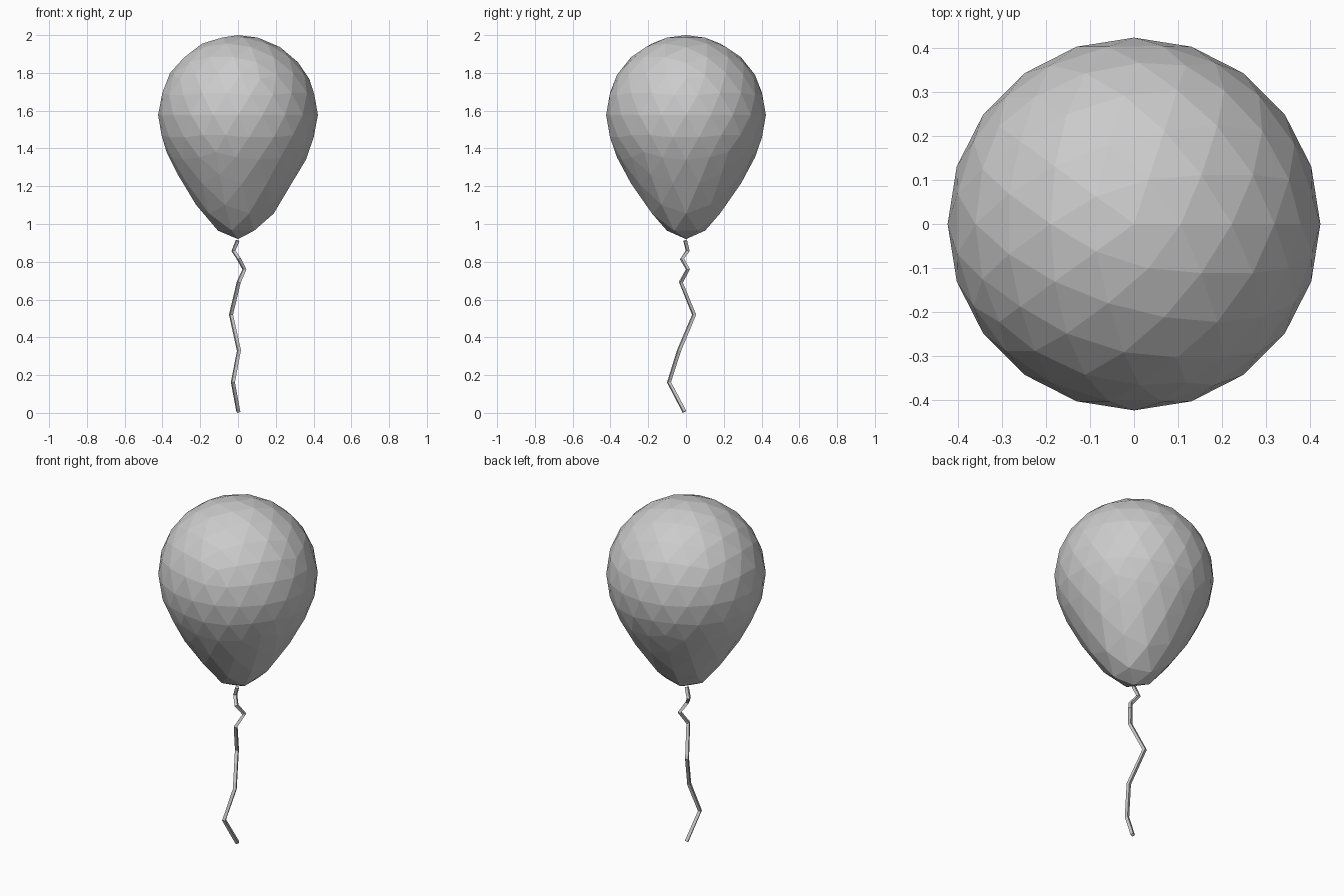
import bpy

if "Cube" in bpy.data.objects:
    bpy.data.objects.remove(bpy.data.objects["Cube"])

R, ZC = 0.423, 1.577

# Balloon: low-poly icosphere whose lower half is drawn down to a tip
bpy.ops.mesh.primitive_ico_sphere_add(subdivisions=3, radius=1.0, location=(0, 0, 0))
balloon = bpy.context.object
balloon.name = "balloon"
for v in balloon.data.vertices:
    s = v.co.z
    if s < 0:
        z = ZC + s * (R + (0.657 - R) * abs(s) ** 3.4)
    else:
        z = ZC + s * R
    v.co = (v.co.x * R, v.co.y * R, z)

# String: kinked thin tube hanging from the tip to the floor
path = [(-0.002, -0.004, 0.912), (-0.024, 0.009, 0.858), (0.005, -0.021, 0.815),
        (0.034, 0.010, 0.760), (0.004, -0.027, 0.692), (-0.037, 0.043, 0.520),
        (0.005, -0.037, 0.330), (-0.027, -0.090, 0.162), (0.002, -0.008, 0.006)]
curve = bpy.data.curves.new("string", 'CURVE')
curve.dimensions = '3D'
curve.bevel_depth = 0.012
curve.bevel_resolution = 0
curve.use_fill_caps = True
spline = curve.splines.new('POLY')
spline.points.add(len(path) - 1)
for p, co in zip(spline.points, path):
    p.co = (*co, 1)
spline.use_smooth = False
string = bpy.data.objects.new("string", curve)
bpy.context.collection.objects.link(string)
